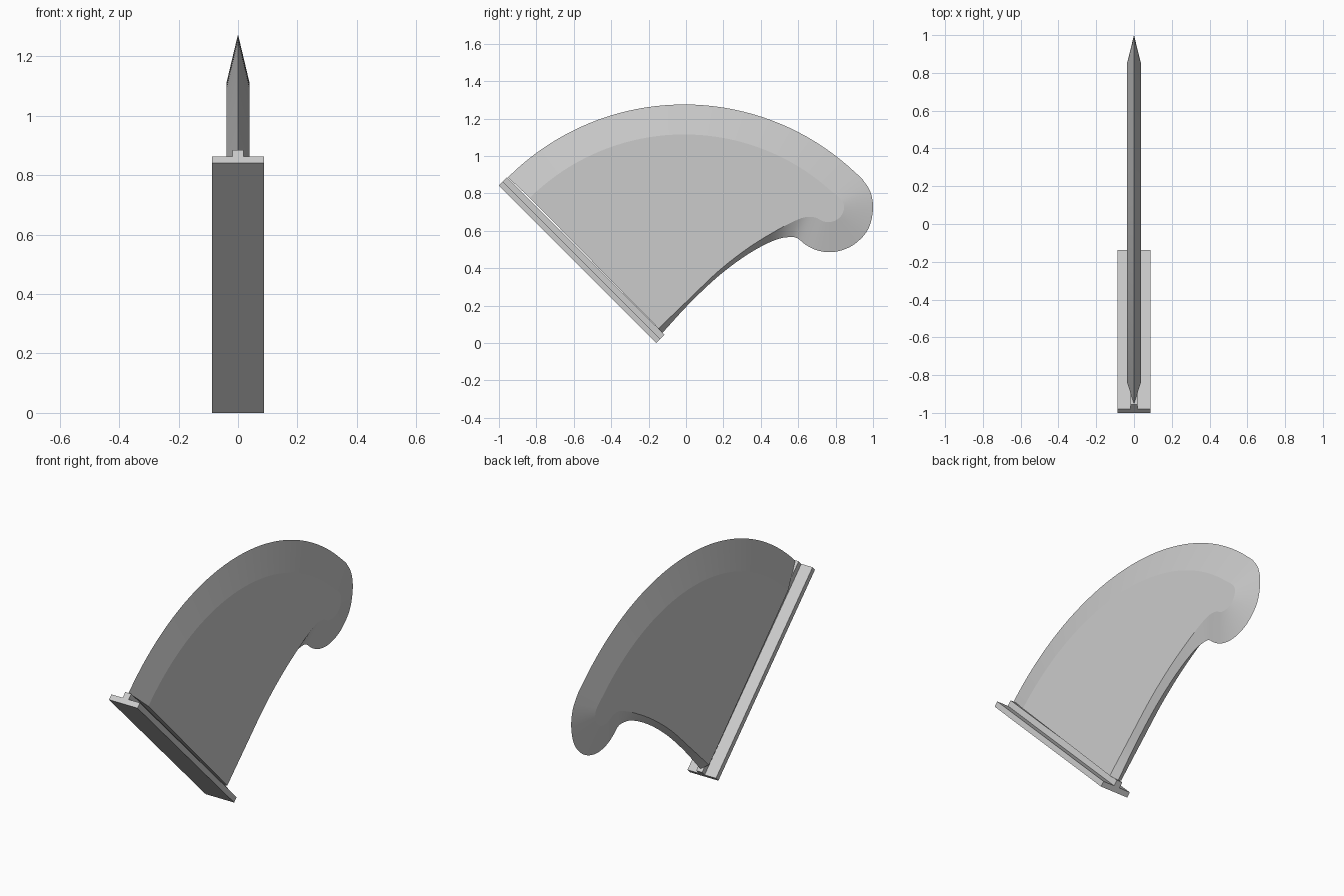
import bpy, bmesh, math
from mathutils import Vector

if "Cube" in bpy.data.objects:
    bpy.data.objects.remove(bpy.data.objects["Cube"])


def finish(name, bm, angle):
    bmesh.ops.recalc_face_normals(bm, faces=bm.faces)
    mesh = bpy.data.meshes.new(name)
    bm.to_mesh(mesh)
    bm.free()
    ob = bpy.data.objects.new(name, mesh)
    bpy.context.collection.objects.link(ob)
    bpy.ops.object.select_all(action='DESELECT')
    ob.select_set(True)
    bpy.context.view_layer.objects.active = ob
    if angle:
        bpy.ops.object.shade_smooth_by_angle(angle=math.radians(angle))
    return ob


def arc(radius, y0, y1, n=40):
    # circular sweep of the main cutting edge, in (y, z)
    cy, cz = -0.01, -0.058
    a0, a1 = math.asin((y0 - cy) / radius), math.asin((y1 - cy) / radius)
    return [Vector((cy + radius * math.sin(a0 + (a1 - a0) * i / n),
                    cz + radius * math.cos(a0 + (a1 - a0) * i / n))) for i in range(n + 1)]


def spline(pts, n=4):
    # Catmull-Rom curve through the points
    p = [Vector(q) for q in pts]
    p = [2 * p[0] - p[1]] + p + [2 * p[-1] - p[-2]]
    out = []
    for i in range(1, len(p) - 2):
        a, b, c, d = p[i - 1:i + 3]
        for k in range(n):
            t = k / n
            out.append(0.5 * (2 * b + (c - a) * t + (2 * a - 5 * b + 4 * c - d) * t * t
                              + (3 * b - a - 3 * c + d) * t ** 3))
    return out + [p[-2]]


# Blade: sharp rim line and the ridge line where the bevel meets the flat cheek
rim_tail = [(.94, .88), (.985, .81), (1, .717), (.975, .61), (.91, .535), (.838, .497),
            (.765, .485), (.695, .497), (.64, .525), (.595, .56), (.555, .566),
            (.475, .55), (.34, .48), (.18, .363), (.02, .213), (-.125, .055)]
ridge_tail = [(.81, .785), (.838, .755), (.845, .722), (.835, .688), (.815, .665), (.79, .651),
              (.765, .647), (.735, .65), (.69, .671), (.64, .673), (.585, .654),
              (.49, .605), (.34, .513), (.18, .39), (.02, .238), (-.147, .077)]
rim = arc(1.333, -0.952, 0.94)[:-1] + spline(rim_tail)
ridge = arc(1.173, -0.835, 0.81)[:-1] + spline(ridge_tail)

bm = bmesh.new()
edge = [bm.verts.new((0, p.x, p.y)) for p in rim]
sides = []
for x in (-0.038, 0.038):
    side = [bm.verts.new((x, p.x, p.y)) for p in ridge]
    for i in range(len(edge) - 1):
        bm.faces.new((edge[i], edge[i + 1], side[i + 1], side[i]))
    bm.faces.new(side)
    sides.append(side)
# Butt end of the blade against the rail
l, r = sides
bm.faces.new((edge[0], r[0], r[-1], edge[-1], l[-1], l[0]))
finish("blade", bm, 9)

# Mounting plate with a central rail: T profile swept down the 45 degree back
profile = [(-.087, 0), (.087, 0), (.087, .03), (.018, .03), (.018, .062),
           (-.018, .062), (-.018, .03), (-.087, .03)]
s = math.sqrt(0.5)
bm = bmesh.new()
verts = [bm.verts.new((x, -1 + h * s, .842 + h * s)) for x, h in profile]
face = bm.faces.new(verts)
ext = bmesh.ops.extrude_face_region(bm, geom=[face])
bmesh.ops.translate(bm, vec=(0, .842, -.842),
                    verts=[v for v in ext["geom"] if isinstance(v, bmesh.types.BMVert)])
finish("mounting_plate", bm, 0)
